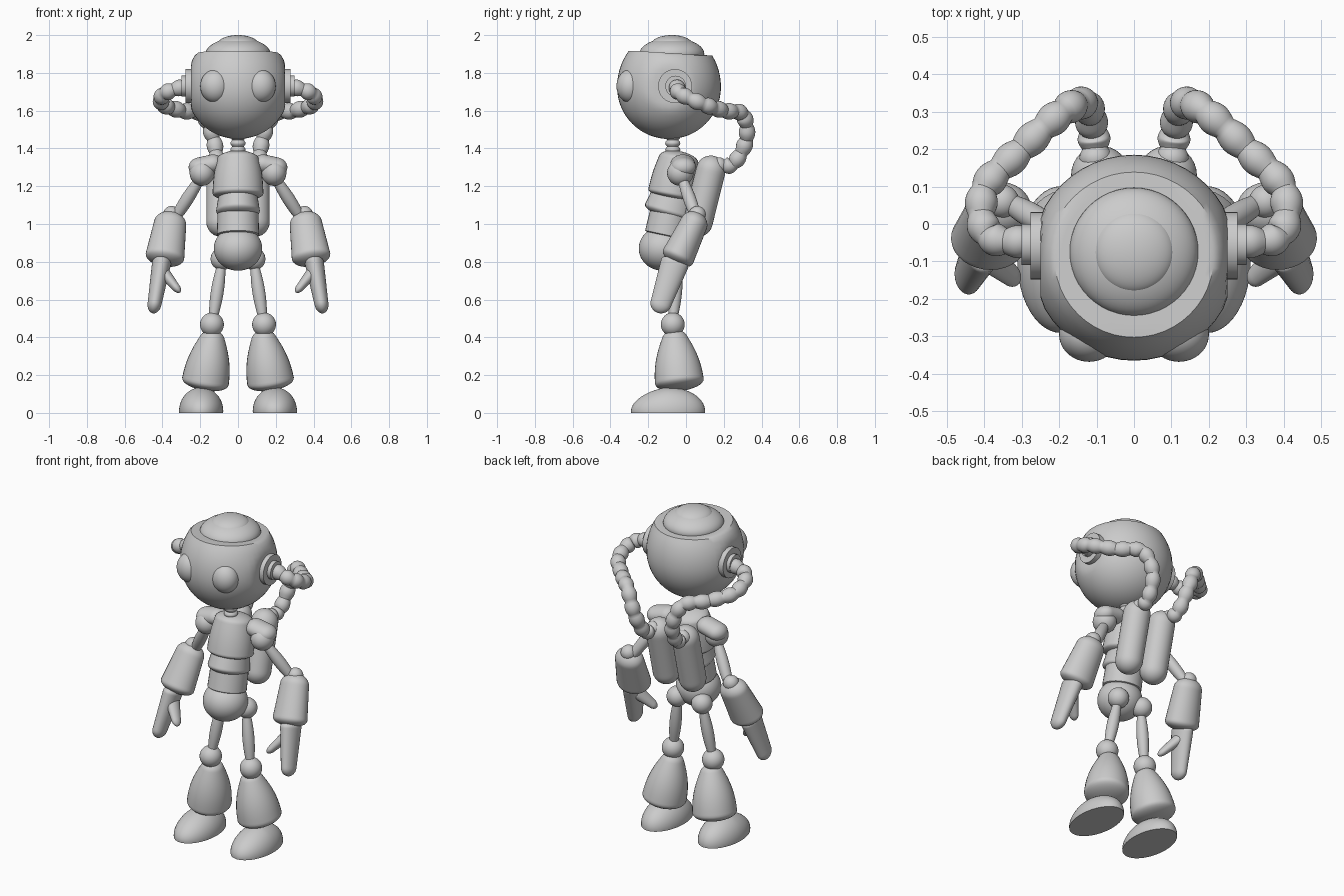
import bpy, bmesh, math
from mathutils import Vector, Matrix

cube = bpy.data.objects.get("Cube")
if cube:
    bpy.data.objects.remove(cube)

GREY = (.6, .6, .6, 1)
grey = bpy.data.materials.new("plain grey")
grey.use_nodes = True
grey.diffuse_color = GREY
grey.node_tree.nodes["Principled BSDF"].inputs["Base Color"].default_value = GREY


def finish(name, bm, mirrored):
    """Turn a bmesh into a smooth object, mirrored across x if it is a side part."""
    bmesh.ops.recalc_face_normals(bm, faces=bm.faces)
    mesh = bpy.data.meshes.new(name)
    bm.to_mesh(mesh)
    bm.free()
    mesh.materials.append(grey)
    part = bpy.data.objects.new(name, mesh)
    bpy.context.collection.objects.link(part)
    bpy.ops.object.select_all(action='DESELECT')
    part.select_set(True)
    bpy.context.view_layer.objects.active = part
    bpy.ops.object.shade_smooth_by_angle(angle=math.radians(40))
    if mirrored:
        part.modifiers.new("mirror", 'MIRROR').use_mirror_merge = False


def ball(name, center, size, mirrored=False, shape=None):
    """Ellipsoid; shape may adjust each vertex in place."""
    bm = bmesh.new()
    matrix = Matrix.Translation(center) @ Matrix.Diagonal((*size, 1))
    bmesh.ops.create_uvsphere(bm, u_segments=48, v_segments=32, radius=1, matrix=matrix)
    if shape:
        for vert in bm.verts:
            shape(vert.co)
    finish(name, bm, mirrored)


def sweep(name, points, radii, flat, mirrored, sides=32):
    """Join elliptical rings set across a path; flat scales their depth."""
    bm = bmesh.new()
    loops, side = [], None
    for i, (point, radius) in enumerate(zip(points, radii)):
        ahead = (points[min(i + 1, len(points) - 1)] - points[max(i - 1, 0)]).normalized()
        if side is None:
            side = Vector((0, 1, 0))
        side = (side - ahead * side.dot(ahead)).normalized()
        across = ahead.cross(side)
        angles = [math.tau * k / sides for k in range(sides)]
        loops.append([bm.verts.new(point + side * radius * flat * math.cos(a)
                                   + across * radius * math.sin(a)) for a in angles])
    for low, high in zip(loops, loops[1:]):
        for k in range(sides):
            n = (k + 1) % sides
            bm.faces.new((low[k], low[n], high[n], high[k]))
    bm.faces.new(loops[0])
    bm.faces.new(loops[-1])
    finish(name, bm, mirrored)


def limb(name, start, end, first, last, belly=0, caps=(.1, .1), flat=1, mirrored=True):
    """Straight tapered body; caps are the rounded shares of its length."""
    start, end = Vector(start), Vector(end)
    points, radii = [], []
    steps = 36
    for k in range(steps + 1):
        t = (1 - math.cos(math.pi * k / steps)) / 2
        radius = first + (last - first) * t + belly * math.sin(math.pi * t)
        for cap, reach in zip(caps, (t, 1 - t)):
            if reach < cap:
                radius *= math.sqrt(1 - (1 - reach / cap) ** 2)
        points.append(start.lerp(end, t))
        radii.append(max(radius, .001))
    sweep(name, points, radii, flat, mirrored)


def beaded_tube(name, path, radius, bulge, beads, mirrored):
    """Smooth tube through the path with a number of beads in each span."""
    path = [Vector(p) for p in path]
    path = [path[0] * 2 - path[1]] + path + [path[-1] * 2 - path[-2]]
    steps = beads * 8
    points = []
    for a, b, c, d in zip(path, path[1:], path[2:], path[3:]):
        for t in (k / steps for k in range(steps)):
            points.append(b + (c - a) * (t / 2) + (a * 2 - b * 5 + c * 4 - d) * (t * t / 2)
                          + (b * 3 - a - c * 3 + d) * (t ** 3 / 2))
    points.append(path[-2])
    radii = [radius + bulge * abs(math.sin(math.pi * i / 8)) for i in range(len(points))]
    sweep(name, points, radii, 1, mirrored)


# Head: sphere with flattened cheeks and a slanted cut at the top
def head_shape(co):
    if co.z > 1.725:
        co.z += (co.z - 1.725) * .1
    co.x = max(-.25, min(.25, co.x))
    co.z = min(co.z, 1.9 - .06 * co.y)


ball("head", (0, -.09, 1.725), (.275, .275, .275), shape=head_shape)
ball("head_cap", (0, -.075, 1.9), (.172, .172, .085))
ball("head_cap_button", (0, -.075, 1.95), (.11, .11, .05))
ball("eye", (.12, -.295, 1.73), (.08, .073, .088), True)

# Ears, and beaded hoses to the tanks
limb("ear_disc", (.2, -.058, 1.73), (.277, -.058, 1.73), .09, .09, caps=(0, 0))
limb("ear_socket", (.25, -.055, 1.73), (.3, -.055, 1.73), .055, .055, caps=(0, 0))
hose_path = [(.28, -.05, 1.73), (.39, -.03, 1.69), (.4, .09, 1.635), (.3, .2, 1.6),
             (.19, .3, 1.58), (.13, .32, 1.45), (.11, .25, 1.32), (.1, .15, 1.31)]
beaded_tube("hose", hose_path, .034, .01, 2, True)

# Neck and body
beaded_tube("neck", [(0, -.07, 1.34), (0, -.07, 1.48)], .03, .01, 4, False)
limb("chest", (0, -.03, 1.385), (0, -.08, 1.13), .1, .135, .01, (.15, .12), .95, False)
limb("upper_waist", (0, -.06, 1.17), (0, -.1, 1.03), .1, .122, 0, (.1, .3), 1.15, False)
limb("lower_waist", (0, -.08, 1.07), (0, -.11, .93), .108, .112, mirrored=False)
ball("pelvis", (0, -.123, .87), (.128, .127, .117))

# Back tanks: slanted capsules
limb("tank", (.09, .045, .935), (.09, .15, 1.36), .078, .078, caps=(.18, .18))

# Arms
limb("shoulder_pad", (.08, -.02, 1.33), (.26, -.01, 1.29), .05, .05, caps=(.3, .3), flat=1.3)
ball("shoulder_ball", (.19, -.03, 1.27), (.066, .07, .068), True)
limb("upper_arm", (.2, -.02, 1.24), (.34, .06, 1.02), .024, .024, .01)
ball("elbow", (.352, .06, 1.05), (.045, .045, .045), True)
limb("forearm", (.35, .07, 1.06), (.393, -.06, .79), .08, .107, caps=(.2, .15), flat=.85)
limb("hand", (.4, -.05, .82), (.45, -.15, .53), .052, .034, caps=(.1, .15), flat=1.5)
limb("thumb", (.4, -.075, .75), (.308, -.155, .64), .034, .018, caps=(.1, .2), flat=1.4)

# Legs
ball("hip", (.085, -.035, .815), (.06, .06, .06), True)
limb("thigh", (.085, -.04, .8), (.135, -.07, .48), .02, .02, .014)
ball("knee", (.138, -.07, .468), (.063, .063, .063), True)
limb("shin", (.128, -.065, .44), (.18, -.03, .12), .045, .126, .024, (.1, .15), 1.04)


# Feet: half ellipsoids with a level sole and a low toe
def foot_shape(co):
    co.z = max(co.z, 0)
    if co.y < -.1:
        co.z *= 1 + .8 * (co.y + .1)


ball("foot", (.195, -.095, .01), (.117, .196, .125), True, foot_shape)
